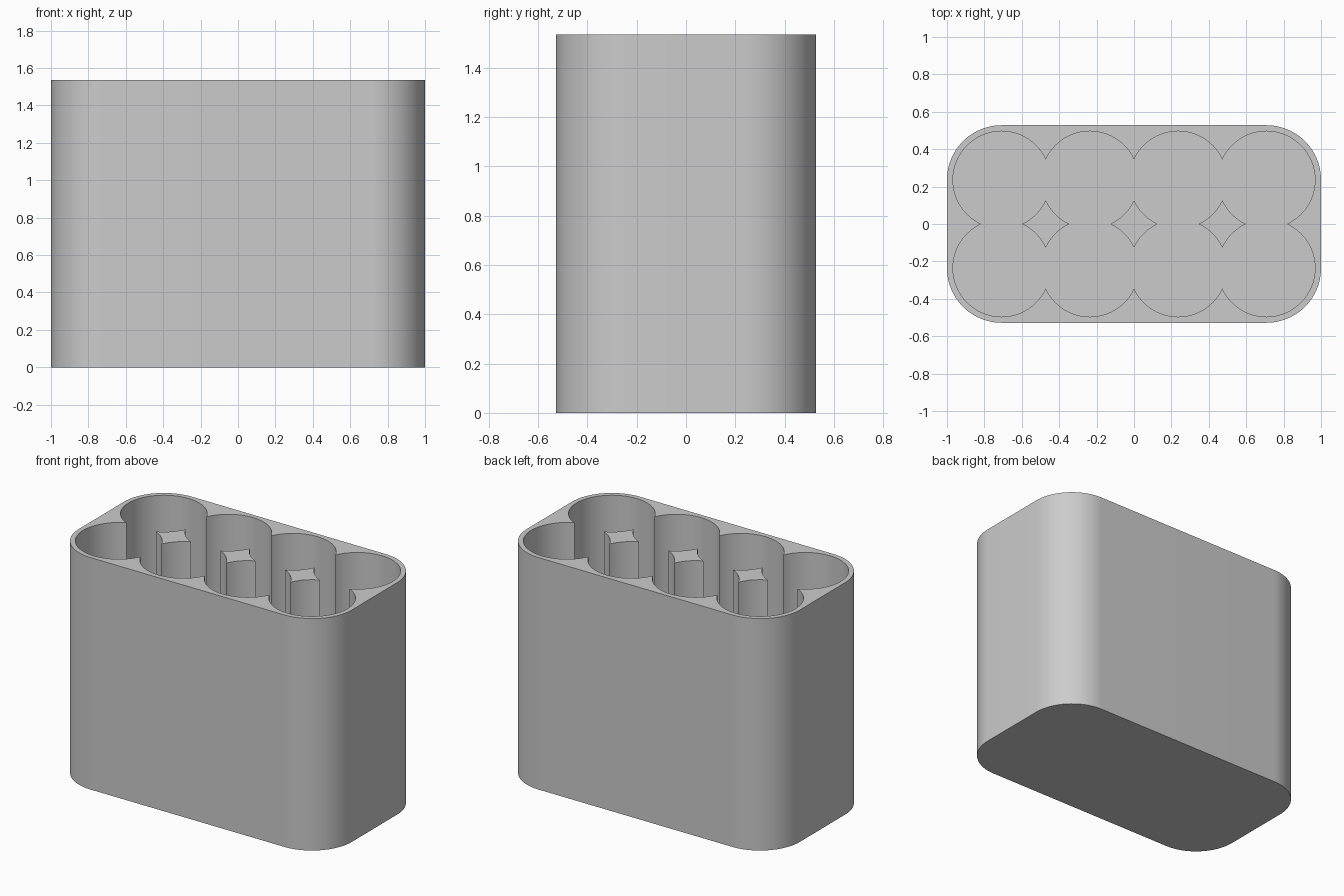
import bpy
import bmesh
import math

PITCH = 0.472      # spacing of the cells
CELL_R = 0.26      # radius of each round pocket
WALL_R = 0.292     # radius of the outer corners
HEIGHT = 1.535
FLOOR = 0.05
SIDES = 96

cube = bpy.data.objects.get("Cube")
if cube:
    bpy.data.objects.remove(cube, do_unlink=True)

# Plain grey plastic
grey = bpy.data.materials.new("grey plastic")
grey.use_nodes = True
colour = (0.6, 0.6, 0.6, 1)
grey.diffuse_color = colour
grey.node_tree.nodes["Principled BSDF"].inputs["Base Color"].default_value = colour


def prism(name, points, bottom, top):
    """Extrude a flat outline straight up."""
    bm = bmesh.new()
    face = bm.faces.new([bm.verts.new((x, y, bottom)) for x, y in points])
    grown = bmesh.ops.extrude_face_region(bm, geom=[face])["geom"]
    verts = [v for v in grown if isinstance(v, bmesh.types.BMVert)]
    bmesh.ops.translate(bm, verts=verts, vec=(0, 0, top - bottom))
    bmesh.ops.recalc_face_normals(bm, faces=bm.faces)
    mesh = bpy.data.meshes.new(name)
    bm.to_mesh(mesh)
    bm.free()
    mesh.materials.append(grey)
    obj = bpy.data.objects.new(name, mesh)
    bpy.context.collection.objects.link(obj)
    return obj


def arc(cx, cy, radius, start, sweep, steps):
    return [(cx + radius * math.cos(start + sweep * i / steps),
             cy + radius * math.sin(start + sweep * i / steps))
            for i in range(steps + 1)]


# Outer block with rounded upright corners
outline = []
for i, (sx, sy) in enumerate([(1, 1), (-1, 1), (-1, -1), (1, -1)]):
    outline += arc(sx * 1.5 * PITCH, sy * PITCH / 2, WALL_R,
                   i * math.pi / 2, math.pi / 2, SIDES // 4)
holder = prism("cell_holder", outline, 0, HEIGHT)
bpy.context.view_layer.objects.active = holder
holder.select_set(True)

# Two rows of four overlapping pockets, leaving the slim posts between them
for column in range(4):
    for row in range(2):
        circle = arc((column - 1.5) * PITCH, (row - 0.5) * PITCH,
                     CELL_R, 0, 2 * math.pi, SIDES)[:-1]
        cutter = prism("pocket_cutter", circle, FLOOR, HEIGHT + 0.2)
        cutter.hide_render = True
        cut = holder.modifiers.new("pocket", "BOOLEAN")
        cut.operation = "DIFFERENCE"
        cut.solver = "EXACT"
        cut.object = cutter
        bpy.ops.object.modifier_apply(modifier=cut.name)
        bpy.data.objects.remove(cutter, do_unlink=True)

bpy.ops.object.shade_smooth_by_angle(angle=math.radians(30))
